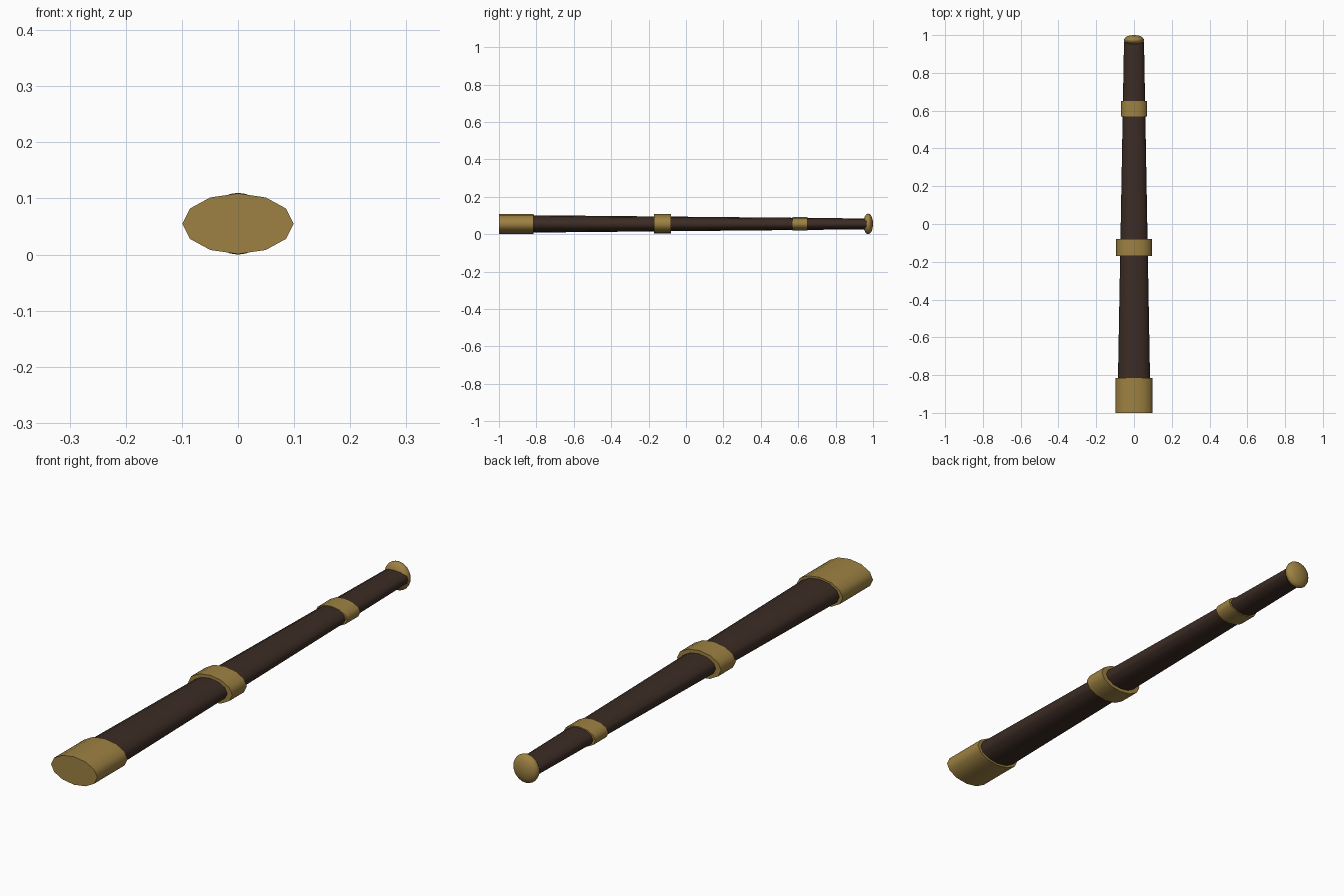
import bpy
import math
from mathutils import Matrix

cube = bpy.data.objects.get("Cube")
if cube:
    bpy.data.objects.remove(cube, do_unlink=True)

AXIS_Z = 0.055


def make_material(name, color):
    mat = bpy.data.materials.new(name)
    mat.use_nodes = True
    mat.diffuse_color = color
    mat.node_tree.nodes["Principled BSDF"].inputs["Base Color"].default_value = color
    return mat


brass = make_material("brass", (0.34, 0.22, 0.055, 1))
leather = make_material("dark_leather", (0.045, 0.025, 0.018, 1))


def finish(name, mat):
    obj = bpy.context.object
    obj.name = name
    obj.data.materials.append(mat)
    bpy.ops.object.shade_smooth_by_angle(angle=math.radians(65))


def oval_tube(name, mat, y0, y1, front, back):
    """Closed twelve-sided oval section along y; sizes are (half width, half height)."""
    bpy.ops.mesh.primitive_cylinder_add(vertices=12, radius=1, depth=2)
    mesh = bpy.context.object.data
    mesh.transform(Matrix.Rotation(math.pi / 2, 4, "X"))
    for v in mesh.vertices:
        width, height = front if v.co.y < 0 else back
        v.co = (v.co.x * width, y0 if v.co.y < 0 else y1, AXIS_Z + v.co.z * height)
    finish(name, mat)


# Tapered leather body
oval_tube("sheath_body", leather, -0.99, 0.965, (0.088, 0.048), (0.053, 0.029))

# Brass mouth and bands
for name, y0, y1, size in (
    ("throat_collar", -1.0, -0.815, (0.099, 0.054)),
    ("middle_band", -0.17, -0.08, (0.094, 0.052)),
    ("lower_band", 0.57, 0.65, (0.068, 0.036)),
):
    oval_tube(name, brass, y0, y1, size, size)

# Flattened round tip
bpy.ops.mesh.primitive_uv_sphere_add(segments=24, ring_count=12, radius=1)
tip = bpy.context.object.data
tip.transform(Matrix.Rotation(math.pi / 2, 4, "X"))
tip.transform(Matrix.Translation((0, 0.974, AXIS_Z)) @ Matrix.Diagonal((0.053, 0.026, 0.055, 1)))
finish("tip_knob", brass)
